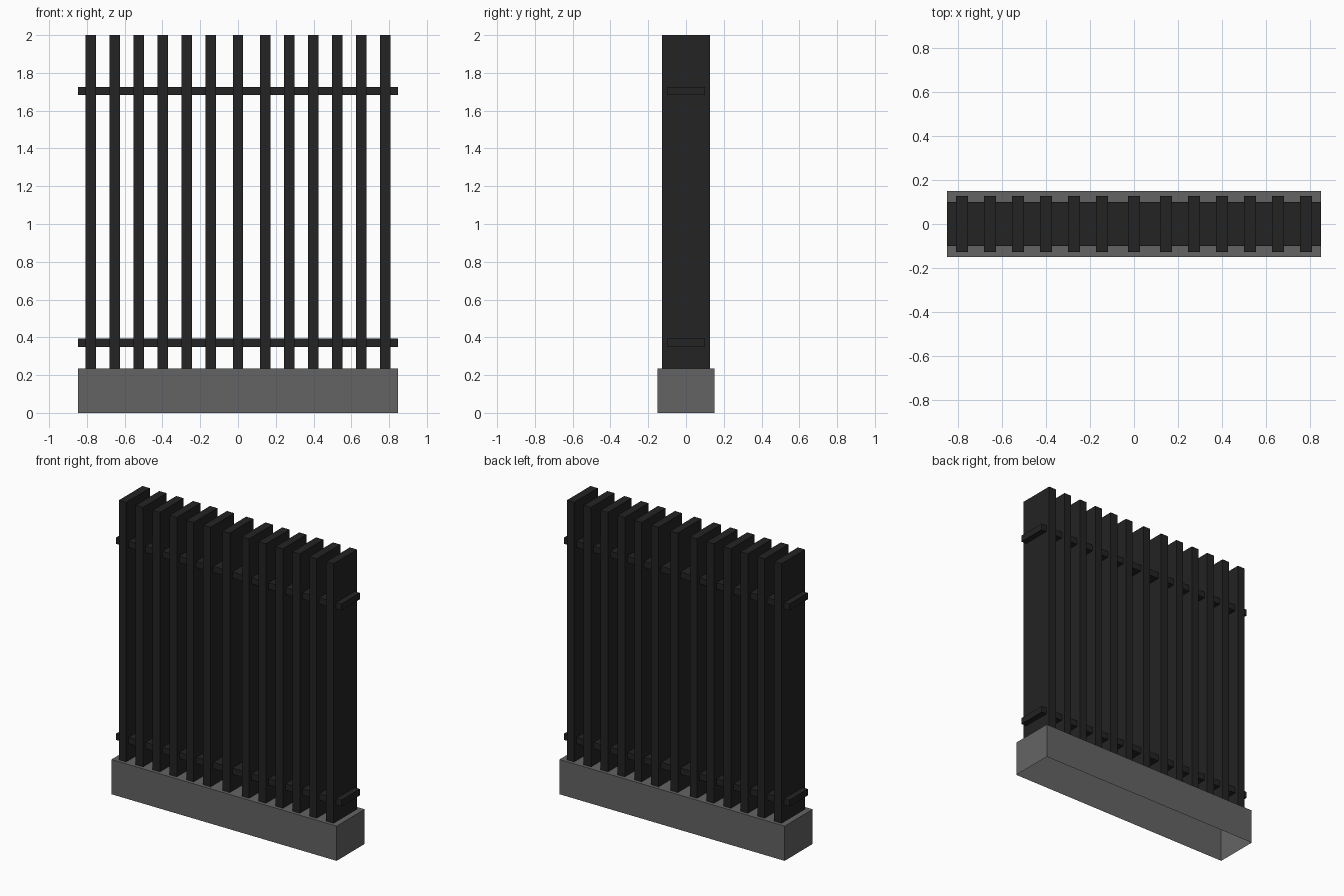
import bpy
import bmesh

if "Cube" in bpy.data.objects:
    bpy.data.objects.remove(bpy.data.objects["Cube"])


def make_material(name, value):
    mat = bpy.data.materials.new(name)
    mat.diffuse_color = (value, value, value, 1.0)
    mat.use_nodes = True
    mat.node_tree.nodes["Principled BSDF"].inputs["Base Color"].default_value = mat.diffuse_color
    return mat


def box(name, lo, hi, mat, open_bottom=False):
    """Axis-aligned box between two corners, optionally without its underside."""
    bm = bmesh.new()
    bmesh.ops.create_cube(bm, size=1.0)
    for v in bm.verts:
        v.co = [lo[i] if v.co[i] < 0 else hi[i] for i in range(3)]
    bm.normal_update()
    if open_bottom:
        under = [f for f in bm.faces if f.normal.z < -0.5]
        bmesh.ops.delete(bm, geom=under, context='FACES')
    mesh = bpy.data.meshes.new(name)
    bm.to_mesh(mesh)
    bm.free()
    mesh.materials.append(mat)
    obj = bpy.data.objects.new(name, mesh)
    bpy.context.collection.objects.link(obj)
    return obj


concrete = make_material("concrete_grey", 0.127)
steel = make_material("dark_steel", 0.0168)

HALF_LEN = 0.847
BASE_TOP = 0.236

# Hollow plinth, open underneath
box("plinth", (-HALF_LEN, -0.15, 0), (HALF_LEN, 0.15, BASE_TOP), concrete, True)

# Upright slats: one in the middle, six mirrored on each side
offsets = [0.145 + 0.127 * k for k in range(6)]
centres = sorted([-x for x in offsets] + [0.0] + offsets)
for i, x in enumerate(centres):
    box(f"slat_{i + 1}", (x - 0.0275, -0.127, BASE_TOP),
        (x + 0.0275, 0.127, 2.0), steel, True)

# Horizontal rails running through the slats
for name, z in (("lower_rail", 0.35), ("upper_rail", 1.683)):
    box(name, (-HALF_LEN, -0.10, z), (HALF_LEN, 0.10, z + 0.043), steel)
